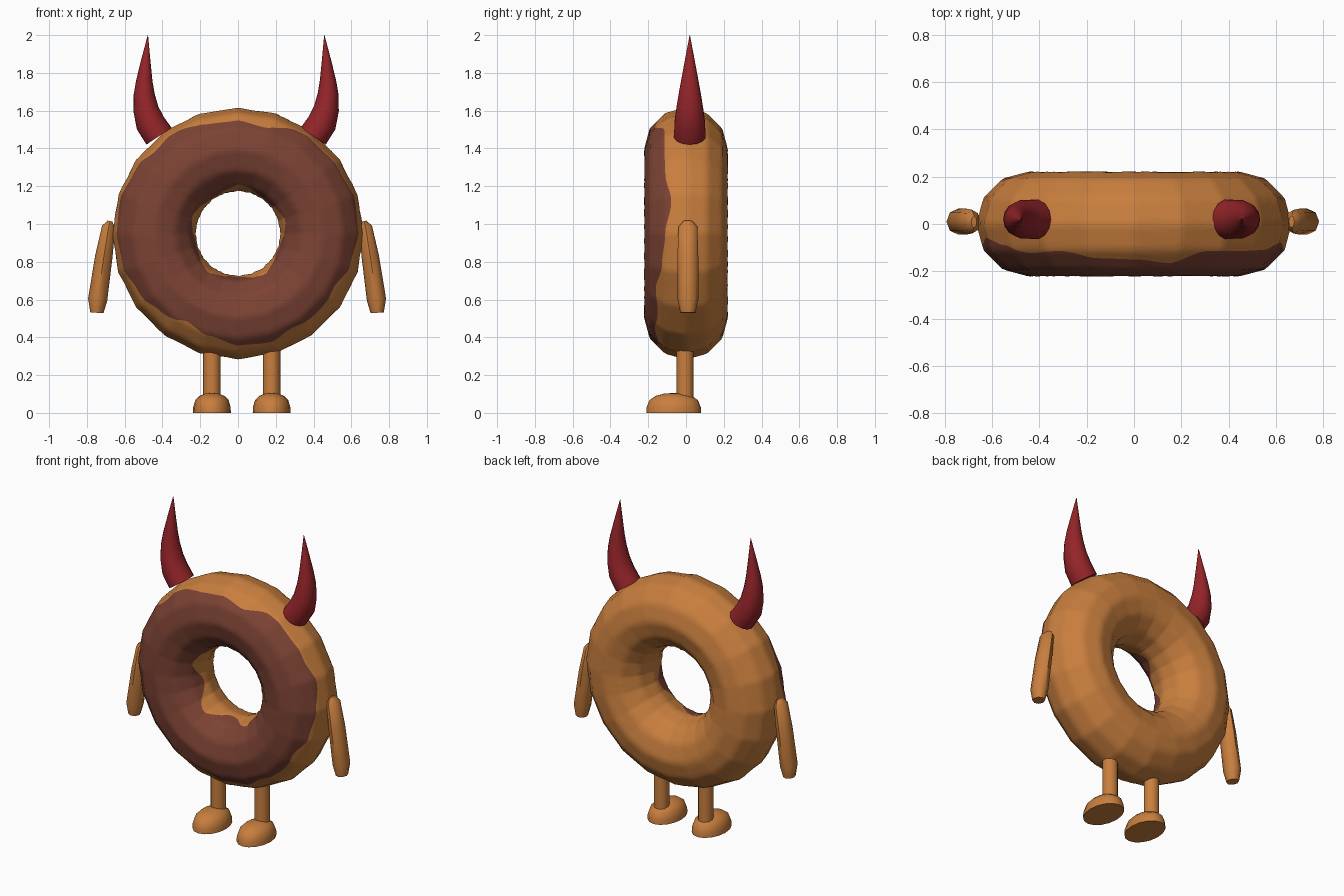
import bpy, bmesh, math
from mathutils import Vector
from mathutils.bvhtree import BVHTree

if "Cube" in bpy.data.objects:
    bpy.data.objects.remove(bpy.data.objects["Cube"])


def material(name, rgb):
    m = bpy.data.materials.new(name)
    m.diffuse_color = (*rgb, 1)
    m.use_nodes = True
    m.node_tree.nodes["Principled BSDF"].inputs["Base Color"].default_value = m.diffuse_color
    return m


DOUGH = material("dough_tan", (0.58, 0.21, 0.048))
ICING = material("chocolate_brown", (0.20, 0.055, 0.034))
HORN = material("horn_red", (0.30, 0.018, 0.022))
SPRINKLES = {
    "blue": material("sprinkle_blue", (0.05, 0.2, 0.75)),
    "yellow": material("sprinkle_yellow", (0.75, 0.48, 0.03)),
    "red": material("sprinkle_red", (0.45, 0.03, 0.09)),
    "cream": material("sprinkle_cream", (0.75, 0.5, 0.3)),
}


def finish(bm, name, mats, angle=40):
    bmesh.ops.recalc_face_normals(bm, faces=bm.faces)
    mesh = bpy.data.meshes.new(name)
    bm.to_mesh(mesh)
    bm.free()
    ob = bpy.data.objects.new(name, mesh)
    bpy.context.collection.objects.link(ob)
    for m in mats:
        mesh.materials.append(m)
    bpy.ops.object.select_all(action='DESELECT')
    ob.select_set(True)
    bpy.context.view_layer.objects.active = ob
    bpy.ops.object.shade_smooth_by_angle(angle=math.radians(angle))
    return ob


def loft(name, path, y, sides, mat, side=1, mid=0.0, angle=40):
    """Tube along (x, z, radius across, radius in y), mirrored about x = mid."""
    bm = bmesh.new()
    pts = [Vector((p[0], y, p[1])) for p in path]
    rings = []
    for i, p in enumerate(pts):
        t = (pts[min(i + 1, len(pts) - 1)] - pts[max(i - 1, 0)]).normalized()
        across = Vector((0, 1, 0)).cross(t)
        ring = []
        for k in range(sides):
            a = 2 * math.pi * k / sides
            q = p + across * path[i][2] * math.cos(a)
            q.y += path[i][3] * math.sin(a)
            ring.append(bm.verts.new((mid + side * q.x, q.y, q.z)))
        rings.append(ring)
    for r0, r1 in zip(rings, rings[1:]):
        for k in range(sides):
            n = (k + 1) % sides
            bm.faces.new((r0[k], r0[n], r1[n], r1[k]))
    bm.faces.new(rings[0])
    bm.faces.new(rings[-1])
    return finish(bm, name, [mat], angle)


# Donut ring: a 20 x 12 sided torus, with fine rows that follow the icing edge
R, r, CZ, NU, NV = 0.445, 0.222, 0.95, 20, 12


def torus(i, j):
    a, b = 2 * math.pi * i / NU, 2 * math.pi * j / NV
    d = R + r * math.cos(b)
    return Vector((d * math.cos(a), -r * math.sin(b), CZ + d * math.sin(a)))


def faceted(u, v):
    s, t = u * NU / (2 * math.pi), v * NV / (2 * math.pi)
    i, j = math.floor(s), math.floor(t)
    s, t = s - i, t - j
    return (torus(i, j).lerp(torus(i + 1, j), s)).lerp(
        torus(i, j + 1).lerp(torus(i + 1, j + 1), s), t)


# Depth of the icing's outer edge every 15 degrees from +x
EDGE = [.11, .08, .11, .115, .115, .17, .155, .15, .115, .125, .09, .06,
        .09, .11, .135, .165, .198, .185, .16, .15, .17, .155, .165, .13]


def outer_edge(u):
    s = u * 24 / (2 * math.pi)
    i = int(s)
    f = s - i
    f = f * f * (3 - 2 * f)
    d = EDGE[i % 24] * (1 - f) + EDGE[(i + 1) % 24] * f
    return math.asin(d / r)


def inner_edge(u):
    return math.pi - math.asin((0.075 + 0.045 * math.sin(5 * u + 0.3)) / r)


STEPS, FRONT, BACK = 200, 20, 36
bm = bmesh.new()
cols = []
for c in range(STEPS):
    u = 2 * math.pi * c / STEPS
    vo, vi = outer_edge(u), inner_edge(u)
    vs = [vo + (vi - vo) * k / FRONT for k in range(FRONT)]
    vs += [vi + (vo + 2 * math.pi - vi) * k / BACK for k in range(BACK)]
    cols.append([bm.verts.new(faceted(u, v)) for v in vs])
for c in range(STEPS):
    c0, c1 = cols[c], cols[(c + 1) % STEPS]
    for k in range(FRONT + BACK):
        n = (k + 1) % (FRONT + BACK)
        f = bm.faces.new((c0[k], c0[n], c1[n], c1[k]))
        f.material_index = 1 if k < FRONT else 0
tree = BVHTree.FromBMesh(bm)
finish(bm, "donut_ring", [DOUGH, ICING], 60)

# Sprinkles: thin plates lying on the icing, (x, z, tilt in degrees)
SPOTS = {
    "blue": [(-.18, 1.395, 90), (-.04, 1.315, 20), (.185, 1.345, 90), (.32, 1.235, 35),
             (-.37, .86, 10), (-.05, .60, -30), (.39, .785, -35)],
    "yellow": [(-.24, 1.38, 20), (.04, 1.33, 30), (.37, 1.165, -40), (-.265, 1.19, -35),
               (-.395, .925, -10), (-.35, .70, 20), (.19, .56, 30), (.32, .71, 35),
               (.495, .915, 15)],
    "red": [(.34, 1.32, -40), (-.24, .75, 90), (-.21, .60, 0), (.12, .53, 90),
            (.26, .565, 10), (.475, .805, 10), (.43, .925, 90)],
    "cream": [(-.33, 1.22, 0), (-.10, .655, -50)],
}
for colour, spots in SPOTS.items():
    bm = bmesh.new()
    for x, z, tilt in spots:
        hit, nrm, _, _ = tree.ray_cast(Vector((x, -1, z)), Vector((0, 1, 0)))
        if nrm.y > 0:
            nrm = -nrm
        a = math.radians(tilt)
        d = Vector((math.cos(a), 0, math.sin(a)))
        d = (d - nrm * d.dot(nrm)).normalized()
        w = nrm.cross(d)
        corners = [(-1, -1), (1, -1), (1, 1), (-1, 1)]
        low, top = [[bm.verts.new(hit + d * 0.018 * p + w * 0.006 * q + nrm * h)
                     for p, q in corners] for h in (-0.003, 0.003)]
        bm.faces.new(low)
        bm.faces.new(top)
        for k in range(4):
            n = (k + 1) % 4
            bm.faces.new((low[k], low[n], top[n], top[k]))
    finish(bm, "sprinkles_" + colour, [SPRINKLES[colour]], 30)

# Profiles for the horns, arms, legs and feet
horn = [(.408, 1.465, .08, .085), (.455, 1.535, .078, .083), (.478, 1.61, .067, .073),
        (.487, 1.69, .055, .06), (.486, 1.76, .043, .047), (.478, 1.87, .024, .026),
        (.467, 2.0, .001, .001)]
arm = [(.672, 1.015, .012, .025), (.68, .985, .035, .05), (.705, .83, .046, .055),
       (.738, .60, .051, .055), (.742, .53, .035, .04)]
leg = [(.158, .06, .046, .046), (.158, .40, .046, .046)]
foot = [(.158, s[1], .1 * s[0], .145 * s[0]) for s in
        ((1, 0), (.99, .03), (.88, .068), (.66, .09), (.35, .102), (.05, .105))]

for label, s in (("left", -1), ("right", 1)):
    loft(label + "_horn", horn, 0.02, 14, HORN, s, -0.01)
    loft(label + "_arm", arm, 0.01, 8, DOUGH, s, -0.005, 50)
    loft(label + "_leg", leg, -0.005, 12, DOUGH, s, 0.02)
    loft(label + "_foot", foot, -0.065, 16, DOUGH, s, 0.02, 50)
